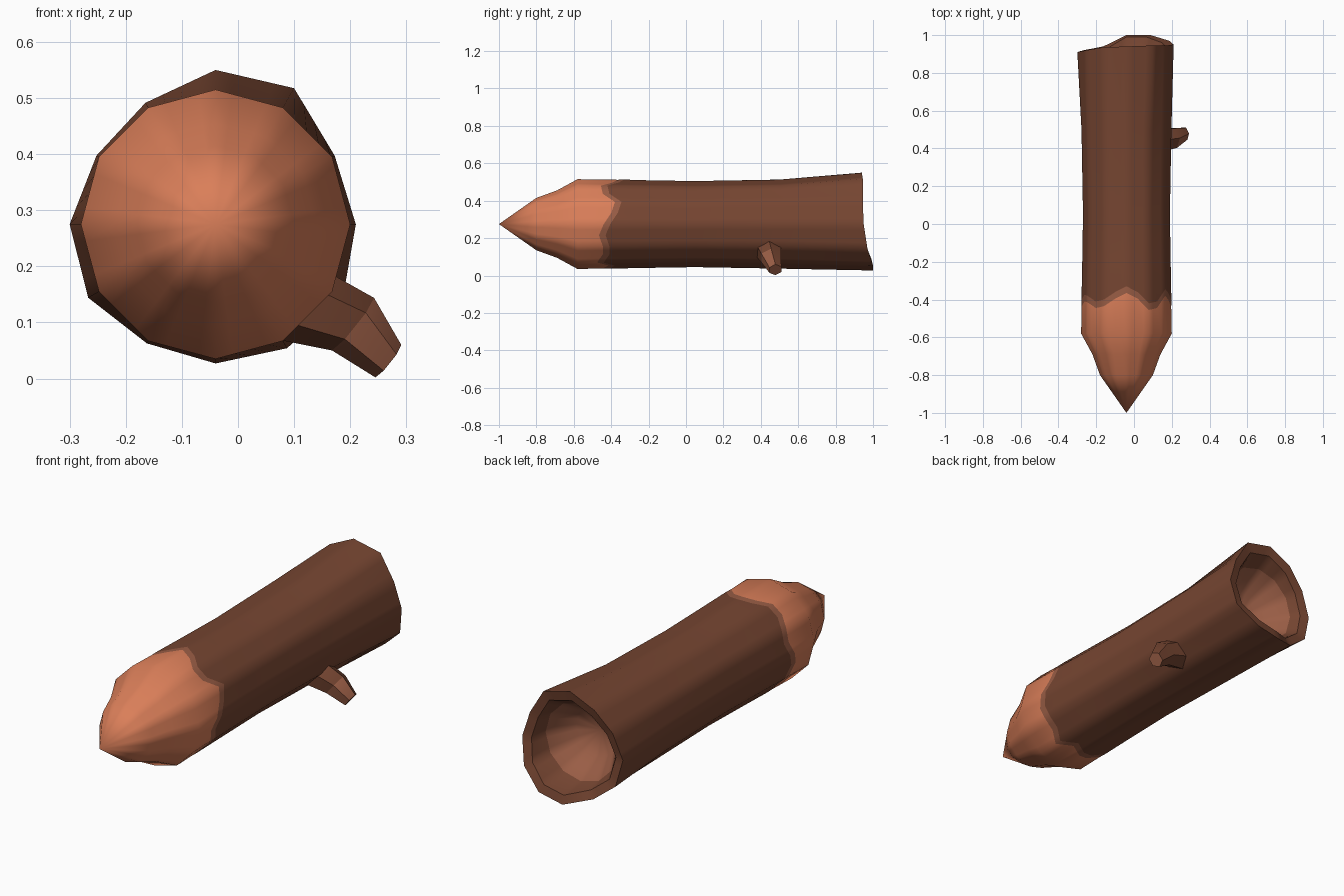
import bpy, bmesh, math
from mathutils import Vector

if "Cube" in bpy.data.objects:
    bpy.data.objects.remove(bpy.data.objects["Cube"])


def material(name, rgb):
    m = bpy.data.materials.new(name)
    m.diffuse_color = (*rgb, 1)
    m.use_nodes = True
    m.node_tree.nodes["Principled BSDF"].inputs["Base Color"].default_value = m.diffuse_color
    return m


BARK = material("dark bark", (0.18, 0.06, 0.031))
WOOD = material("fresh wood", (0.70, 0.21, 0.10))
INNER = material("inner wood", (0.32, 0.11, 0.06))
CX, CZ = -0.04, 0.275
SIDES, SUB = 12, 4          # 12 flat sides, each cut in 4 so the bark edge can wave
COLS = SIDES * SUB


def make_object(name, bm, angle):
    bmesh.ops.recalc_face_normals(bm, faces=bm.faces[:])
    me = bpy.data.meshes.new(name)
    bm.to_mesh(me)
    bm.free()
    for m in (BARK, WOOD, INNER):
        me.materials.append(m)
    ob = bpy.data.objects.new(name, me)
    bpy.context.collection.objects.link(ob)
    bpy.context.view_layer.objects.active = ob
    ob.select_set(True)
    bpy.ops.object.shade_smooth_by_angle(angle=math.radians(angle))
    ob.select_set(False)
    return ob


def bridge(bm, a, b, mat):
    n = len(a)
    for i in range(n):
        f = bm.faces.new((a[i], a[(i + 1) % n], b[(i + 1) % n], b[i]))
        f.material_index = mat


def fan(bm, ring, centre, mat):
    c = bm.verts.new(centre)
    for i in range(len(ring)):
        bm.faces.new((ring[i], ring[(i + 1) % len(ring)], c)).material_index = mat


def ring_points(radii, ys):
    """12 corners joined by straight sides, sampled at COLS points."""
    corners = [Vector((CX + r * math.cos(i * math.tau / SIDES), y,
                       CZ + r * math.sin(i * math.tau / SIDES)))
               for i, (r, y) in enumerate(zip(radii, ys))]
    return [corners[i // SUB].lerp(corners[(i // SUB + 1) % SIDES], (i % SUB) / SUB)
            for i in range(COLS)]


def flat_ring(r, y):
    return ring_points([r] * SIDES, [y] * SIDES)


# wavy bark edge, y every 15 degrees starting at +x
wave = [-.405, -.365, -.345, -.41, -.42, -.36, -.33, -.36, -.40, -.41, -.38, -.375,
        -.40, -.43, -.40, -.37, -.40, -.43, -.41, -.38, -.44, -.41, -.41, -.43]


def wavy_ring(r, offset):
    pts = flat_ring(r, 0)
    for i, p in enumerate(pts):
        k = i * len(wave) / COLS
        a, b = wave[int(k)], wave[(int(k) + 1) % len(wave)]
        p.y = a + (b - a) * (k % 1) + offset
    return pts


# ragged open end
rim_r = [.25, .245, .28, .275, .25, .245, .26, .262, .245, .248, .255, .262]
rim_y = [.95, .945, .945, .94, .935, .92, .91, .92, .94, 1.0, 1.0, .97]

# log: sharpened tip, bark edge, bark, rim and hollow
bm = bmesh.new()
sections = [  # points, material of the band leading to them
    (flat_ring(.14, -.80), 1), (flat_ring(.18, -.69), 1), (flat_ring(.24, -.58), 1),
    (wavy_ring(.237, -.035), 1), (wavy_ring(.238, 0), 2),
    (flat_ring(.234, -.2), 0), (flat_ring(.23, .05), 0), (flat_ring(.238, .5), 0),
    (ring_points(rim_r, rim_y), 0),
    (ring_points([r * .83 for r in rim_r], [y - .01 for y in rim_y]), 0),
    (flat_ring(.188, .86), 0), (flat_ring(.11, .74), 2)]
rings = [[bm.verts.new(p) for p in pts] for pts, _ in sections]
fan(bm, rings[0], (CX, -1, CZ), 1)
for k in range(1, len(rings)):
    bridge(bm, rings[k - 1], rings[k], sections[k][1])
fan(bm, rings[-1], (CX, .70, CZ), 2)
make_object("log", bm, 40)

# broken side twig
bm = bmesh.new()
path = [((.09, .44, .14), .078, (.8, .05, -.5)),
        ((.205, .455, .097), .060, (.75, .1, -.6)),
        ((.268, .478, .031), .037, (.75, .12, -.6))]
rings = []
for c, r, d in path:
    d = Vector(d).normalized()
    u = d.cross(Vector((0, 1, 0))).normalized()
    v = d.cross(u)
    rings.append([bm.verts.new(Vector(c) + r * (math.cos(i * math.tau / 6) * u
                  + math.sin(i * math.tau / 6) * v)) for i in range(6)])
bridge(bm, rings[0], rings[1], 0)
bridge(bm, rings[1], rings[2], 0)
bm.faces.new(rings[0][::-1])
bm.faces.new(rings[2])
bmesh.ops.recalc_face_normals(bm, faces=bm.faces[:])
for f in bm.faces:   # bare wood on the end and on the front of the last section
    m = f.calc_center_median()
    if m.x > .26 or (m.x > .2 and f.normal.y < -.3):
        f.material_index = 2
make_object("twig", bm, 35)
